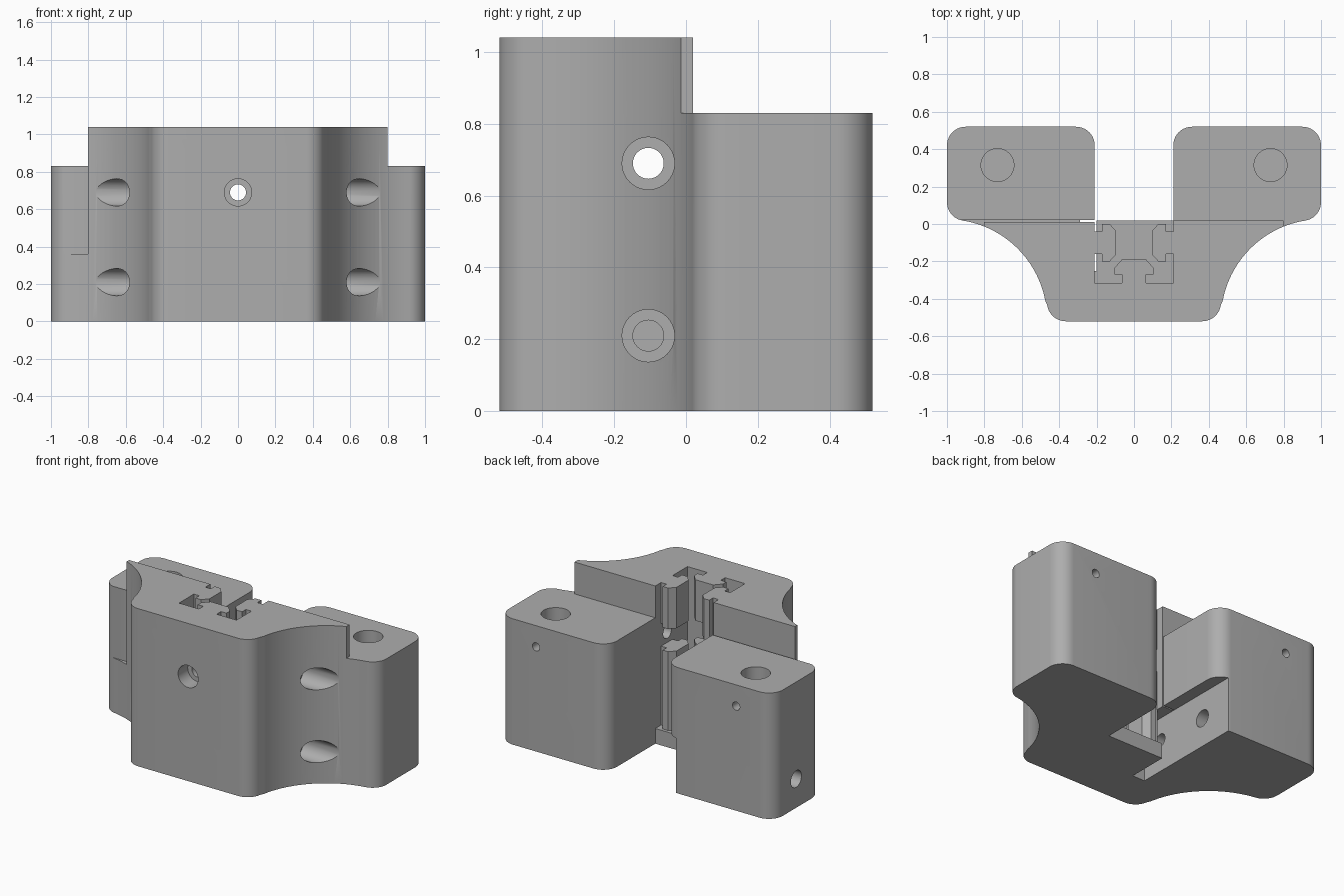
import bpy, bmesh
from math import sin, cos, radians, pi
from mathutils import Matrix

if "Cube" in bpy.data.objects:
    bpy.data.objects.remove(bpy.data.objects["Cube"])

grey = bpy.data.materials.new("plain grey")
grey.diffuse_color = (0.42, 0.42, 0.42, 1)
grey.use_nodes = True
grey.node_tree.nodes["Principled BSDF"].inputs["Base Color"].default_value = grey.diffuse_color


def finish(bm, name):
    bmesh.ops.recalc_face_normals(bm, faces=bm.faces)
    me = bpy.data.meshes.new(name)
    bm.to_mesh(me)
    bm.free()
    ob = bpy.data.objects.new(name, me)
    bpy.context.collection.objects.link(ob)
    me.materials.append(grey)
    return ob


def prism(name, pts, z0, z1):
    bm = bmesh.new()
    face = bm.faces.new([bm.verts.new((x, y, z0)) for x, y in pts])
    ext = bmesh.ops.extrude_face_region(bm, geom=[face])
    verts = [g for g in ext["geom"] if isinstance(g, bmesh.types.BMVert)]
    bmesh.ops.translate(bm, verts=verts, vec=(0, 0, z1 - z0))
    return finish(bm, name)


def cut(ob, cutter):
    mod = body.modifiers.new("cut", "BOOLEAN")
    mod.operation = "DIFFERENCE"
    mod.solver = "EXACT"
    mod.object = cutter
    bpy.context.view_layer.objects.active = ob
    bpy.ops.object.modifier_apply(modifier=mod.name)
    bpy.data.objects.remove(cutter)


def cut_box(x0, x1, y0, y1, z0, z1):
    cut(body, prism("cutter", [(x0, y0), (x1, y0), (x1, y1), (x0, y1)], z0, z1))


def cut_hole(axis, a, b, start, end, r):
    """Round hole along an axis; a, b are the other two coordinates in order."""
    mid = (start + end) / 2
    loc, rot = {"x": ((mid, a, b), Matrix.Rotation(pi / 2, 4, "Y")),
                "y": ((a, mid, b), Matrix.Rotation(pi / 2, 4, "X")),
                "z": ((a, b, mid), Matrix())}[axis]
    bm = bmesh.new()
    bmesh.ops.create_cone(bm, cap_ends=True, segments=40, radius1=r, radius2=r,
                          depth=abs(end - start),
                          matrix=Matrix.Translation(loc) @ rot)
    cut(body, finish(bm, "cutter"))


def arc(cx, cy, r, a0, a1, n):
    return [(cx + r * cos(radians(a0 + (a1 - a0) * i / n)),
             cy + r * sin(radians(a0 + (a1 - a0) * i / n))) for i in range(n + 1)]


# Main body outline: rounded front, concave flanks, two rear blocks
half = (arc(0.365, -0.42, 0.1, -90, -8.1, 10)
        + arc(1, -0.51, 0.535, 171.9, 99, 28)[1:]
        + arc(0.9, 0.117, 0.1, 279, 360, 10)[1:]
        + arc(0.9, 0.42, 0.1, 0, 90, 10)
        + arc(0.31, 0.42, 0.1, 90, 180, 10)
        + [(0.21, 0.02)])
body = prism("clamp_body", half + [(-x, y) for x, y in reversed(half)], 0, 1.04)

# Lower rear blocks and trimmed side tips
cut_box(-1.2, 1.2, 0.02, 0.7, 0.83, 1.2)
cut_box(0.8, 1.2, -0.3, 0.1, 0.83, 1.2)
cut_box(-1.2, -0.803, -0.3, 0.022, 0.36, 1.2)

# Rail pocket with a floor
cut_box(-0.21, 0.21, -0.315, 0.1, 0.1, 1.2)

# Flex slit and relief beside the moving jaw
cut_box(-1.2, -0.2, 0.012, 0.022, 0.36, 1.2)
cut_box(-0.29, -0.2, -0.25, 0.7, -0.1, 0.36)

# Counterbored side screw holes
for s in (-1, 1):
    for z in (0.21, 0.69):
        cut_hole("x", -0.105, z, s * 0.5, s * 1.1, 0.073)
        cut_hole("x", -0.105, z, s * 0.15, s * 0.6, 0.043)

# Counterbored front screw hole
cut_hole("y", 0, 0.69, -0.6, -0.42, 0.073)
cut_hole("y", 0, 0.69, -0.5, -0.25, 0.043)

# Rod sockets with set screw holes, and the jaw clamp screw hole
for s in (-1, 1):
    cut_hole("z", s * 0.73, 0.315, 0.4, 1.0, 0.088)
    cut_hole("y", s * 0.73, 0.69, 0.315, 0.7, 0.027)
cut_hole("x", 0.28, 0.19, -1.2, -0.25, 0.055)

bpy.ops.object.select_all(action="DESELECT")
body.select_set(True)
bpy.context.view_layer.objects.active = body
bpy.ops.object.shade_smooth_by_angle(angle=radians(30))

# T-shaped guide ribs, split around the screw holes: (distance from wall, half width)
rib = [(-0.005, 0.06), (0.04, 0.06), (0.04, 0.1), (0.08, 0.1), (0.115, 0.062)]
rib += [(d, -w) for d, w in reversed(rib)]
rear = [(-0.005, 0.065), (0.045, 0.065), (0.045, 0.105), (0.08, 0.105), (0.125, 0.065)]
rear += [(d, -w) for d, w in reversed(rear)]
for label, z0, z1 in (("lower", 0.095, 0.62), ("upper", 0.77, 1.04)):
    prism(label + "_left_rib", [(-0.21 + d, -0.1 + w) for d, w in rib], z0, z1)
    prism(label + "_right_rib", [(0.21 - d, -0.1 + w) for d, w in rib], z0, z1)
    prism(label + "_front_rib", [(w, -0.315 + d) for d, w in rear], z0, z1)
